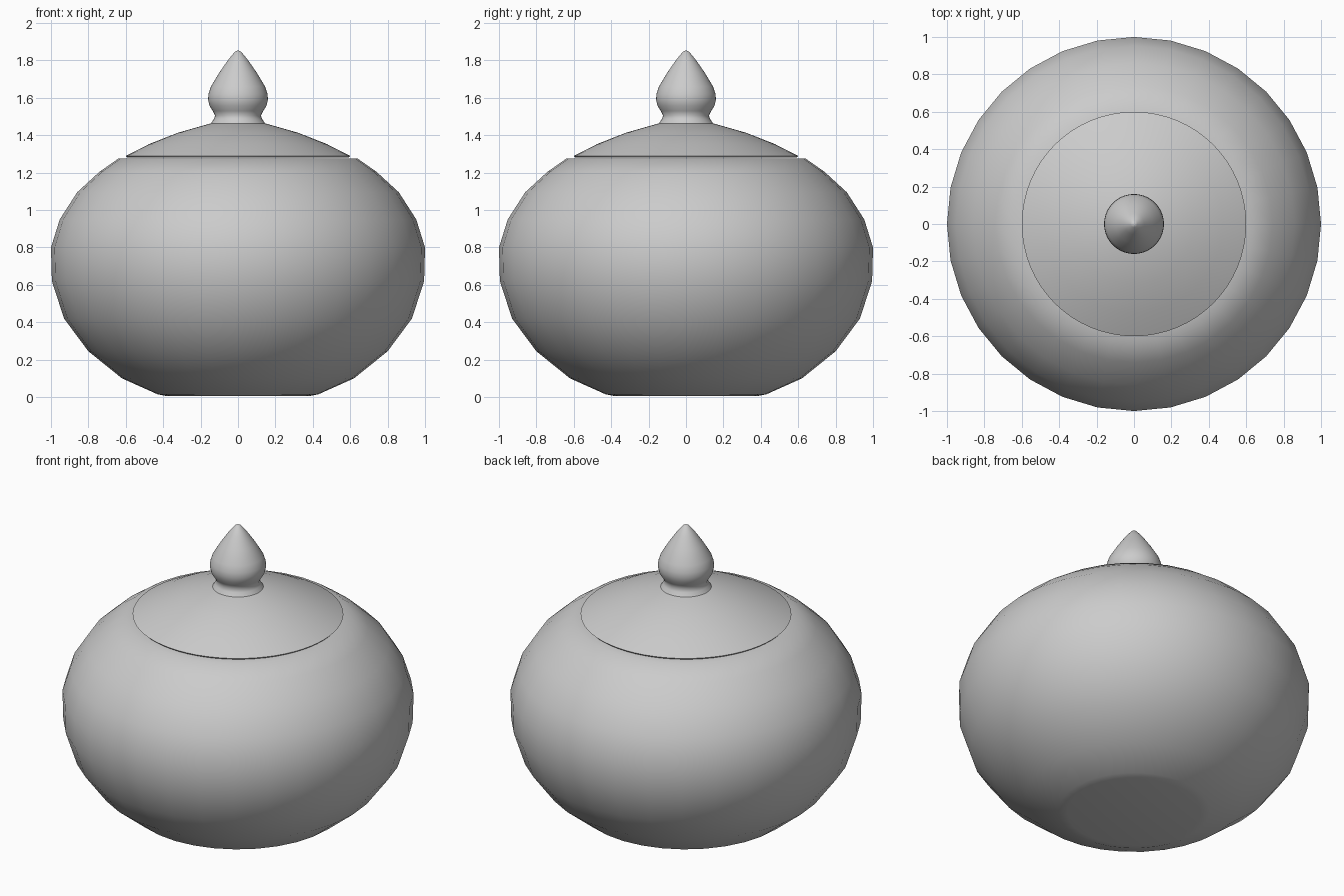
import bpy, bmesh, math

if "Cube" in bpy.data.objects:
    bpy.data.objects.remove(bpy.data.objects["Cube"])


def lathe(name, profile, segments, angle):
    """Revolve a (radius, z) profile around z; radius 0 becomes a pole."""
    bm = bmesh.new()
    rings = []
    for r, z in profile:
        if r == 0:
            rings.append([bm.verts.new((0, 0, z))])
        else:
            rings.append([bm.verts.new((r * math.cos(2 * math.pi * i / segments),
                                        r * math.sin(2 * math.pi * i / segments), z))
                          for i in range(segments)])
    for a, b in zip(rings, rings[1:]):
        for i in range(segments):
            j = (i + 1) % segments
            quad = [a[i % len(a)], a[j % len(a)], b[j % len(b)], b[i % len(b)]]
            bm.faces.new(list(dict.fromkeys(quad)))
    bmesh.ops.recalc_face_normals(bm, faces=bm.faces)
    mesh = bpy.data.meshes.new(name)
    bm.to_mesh(mesh)
    bm.free()
    obj = bpy.data.objects.new(name, mesh)
    bpy.context.collection.objects.link(obj)
    bpy.ops.object.select_all(action='DESELECT')
    obj.select_set(True)
    bpy.context.view_layer.objects.active = obj
    bpy.ops.object.shade_smooth_by_angle(angle=math.radians(angle))
    return obj


# Hollow pot body: outside from the base up, over the rim, down the inside
lathe("pot_body", [
    (0, 0.005), (0.38, 0.005), (0.43, 0.015), (0.62, 0.10), (0.80, 0.245),
    (0.93, 0.42), (0.995, 0.62), (1.0, 0.80), (0.953, 0.95), (0.86, 1.095),
    (0.74, 1.205), (0.64, 1.275), (0.53, 1.275),
    (0.68, 1.16), (0.80, 1.05), (0.89, 0.92), (0.93, 0.79), (0.925, 0.63),
    (0.865, 0.45), (0.75, 0.30), (0.58, 0.17), (0.40, 0.08), (0, 0.07)], 32, 45)

# Domed lid with a closed underside
lathe("lid", [
    (0, 1.28), (0.59, 1.28), (0.60, 1.29), (0.475, 1.353), (0.32, 1.414),
    (0.14, 1.465), (0, 1.475)], 64, 40)

# Pointed finial knob
lathe("knob", [
    (0, 1.455), (0.145, 1.463), (0.13, 1.485), (0.122, 1.505), (0.135, 1.53),
    (0.152, 1.557), (0.16, 1.59), (0.158, 1.62), (0.145, 1.66), (0.10, 1.735),
    (0.055, 1.80), (0.018, 1.845), (0, 1.855)], 64, 60)
